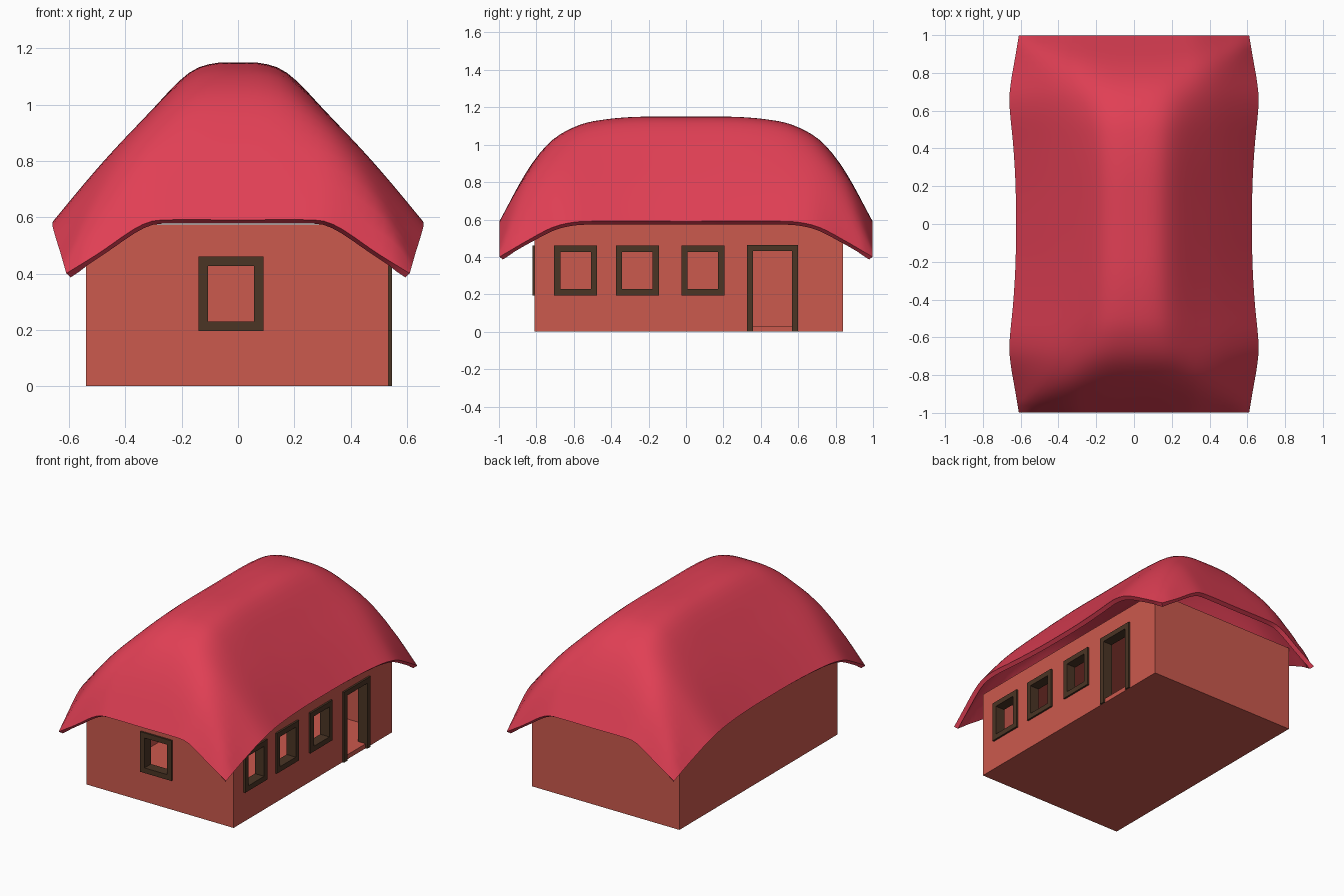
import bpy, bmesh
from mathutils import Vector

if "Cube" in bpy.data.objects:
    bpy.data.objects.remove(bpy.data.objects["Cube"])


def material(name, rgb):
    m = bpy.data.materials.new(name)
    m.diffuse_color = (*rgb, 1)
    m.use_nodes = True
    m.node_tree.nodes["Principled BSDF"].inputs["Base Color"].default_value = m.diffuse_color
    return m


WALL = material("wall_red", (0.6, 0.1, 0.075))
ROOF = material("roof_red", (0.75, 0.05, 0.09))
WOOD = material("dark_wood", (0.07, 0.035, 0.018))


def boxes(name, spans, mat=None):
    """One object made of boxes, each given as (x0, x1, y0, y1, z0, z1)."""
    bm = bmesh.new()
    for x0, x1, y0, y1, z0, z1 in spans:
        size = Vector((x1 - x0, y1 - y0, z1 - z0))
        mid = Vector((x0 + x1, y0 + y1, z0 + z1)) / 2
        for v in bmesh.ops.create_cube(bm, size=1)["verts"]:
            v.co = v.co * size + mid
    me = bpy.data.meshes.new(name)
    bm.to_mesh(me)
    bm.free()
    ob = bpy.data.objects.new(name, me)
    bpy.context.collection.objects.link(ob)
    if mat:
        me.materials.append(mat)
    return ob


def activate(ob):
    bpy.ops.object.select_all(action='DESELECT')
    ob.select_set(True)
    bpy.context.view_layer.objects.active = ob


def cut(ob, span):
    cutter = boxes("cutter", [span])
    cutter.hide_render = True
    mod = ob.modifiers.new("cut", 'BOOLEAN')
    mod.operation = 'DIFFERENCE'
    mod.solver = 'EXACT'
    mod.object = cutter
    activate(ob)
    bpy.ops.object.modifier_apply(modifier=mod.name)
    bpy.data.objects.remove(cutter)


# Hollow house body
XR, YF, T = 0.535, -0.81, 0.05
walls = boxes("walls", [(-0.54, XR, YF, 0.84, 0, 0.575)], WALL)
cut(walls, (-0.54 + T, XR - T, YF + T, 0.84 - T, 0.03, 0.55))

# Openings and their wooden frames; a = position along the wall
BAR, OUT = 0.034, 0.012


def opening(name, a0, a1, z0, z1, side, sill=True):
    def span(b0, b1, c0, c1, d0, d1):
        # d0..d1 is the depth measured outward from the wall surface
        if side == "right":
            return (XR + d0, XR + d1, b0, b1, c0, c1)
        return (b0, b1, YF - d1, YF - d0, c0, c1)

    zi = z0 + BAR if sill else 0.03
    cut(walls, span(a0 + BAR / 2, a1 - BAR / 2, zi - (BAR / 2 if sill else 0),
                    z1 - BAR / 2, -T - 0.02, 0.05))
    d = (-T - 0.005, OUT)
    bars = [span(a0, a0 + BAR, z0, z1, *d), span(a1 - BAR, a1, z0, z1, *d),
            span(a0 + BAR, a1 - BAR, z1 - BAR, z1, *d)]
    if sill:
        bars.append(span(a0 + BAR, a1 - BAR, z0, z0 + BAR, *d))
    boxes(name, bars, WOOD)


opening("front_window_frame", -0.14, 0.09, 0.195, 0.46, "front")
for i, y in enumerate((-0.705, -0.375, -0.025)):
    opening(f"side_window_frame_{i + 1}", y, y + 0.23, 0.195, 0.46, "right")
opening("door_frame", 0.325, 0.6, 0, 0.465, "right", sill=False)


def curve(points, t):
    """Smooth interpolation through (t, value) points."""
    n = len(points)

    def slope(k):
        a, b = points[max(k - 1, 0)], points[min(k + 1, n - 1)]
        return 0 if k == 0 else (b[1] - a[1]) / (b[0] - a[0])

    for k in range(n - 1):
        (t0, v0), (t1, v1) = points[k], points[k + 1]
        if t <= t1 + 1e-9:
            h = t1 - t0
            s = min(max((t - t0) / h, 0), 1)
            return ((2*s**3 - 3*s**2 + 1) * v0 + (s**3 - 2*s**2 + s) * h * slope(k)
                    + (3*s**2 - 2*s**3) * v1 + (s**3 - s**2) * h * slope(k + 1))
    return points[-1][1]


# Roof profiles: across, along, eave half width, and corner droop on each axis
ACROSS = [(0, 1), (0.13, 0.995), (0.24, 0.96), (0.32, 0.895), (0.4, 0.805),
          (0.56, 0.6), (0.72, 0.39), (0.88, 0.17), (1, 0)]
ALONG = [(0, 1), (0.3, 0.995), (0.5, 0.955), (0.6, 0.9), (0.7, 0.8),
         (0.78, 0.66), (0.87, 0.43), (1, 0)]
WIDTH = [(0, 0.625), (0.2, 0.627), (0.4, 0.638), (0.65, 0.66), (0.75, 0.652),
         (0.88, 0.63), (1, 0.61)]
DROOP_X = [(0, 0), (0.43, 0), (0.52, 0.04), (0.62, 0.2), (0.8, 0.6), (1, 1)]
DROOP_Y = [(0, 0), (0.52, 0), (0.62, 0.04), (0.72, 0.18), (0.85, 0.54), (1, 1)]


def roof_point(u, v):
    au, av = abs(u), abs(v)
    p = max(curve(ACROSS, au), 1e-3)
    q = max(curve(ALONG, av), 1e-3)
    k = 2.5
    rise = max(p ** -k + q ** -k - 1, 1) ** (-1 / k)   # rounded hip
    z = 0.59 + 0.56 * rise - 0.19 * curve(DROOP_X, au) * curve(DROOP_Y, av)
    return (u * curve(WIDTH, av), v * 0.997, z)


# Rounded thatch-like roof shell
NX, NY = 36, 56
bm = bmesh.new()
grid = [[bm.verts.new(roof_point(2 * i / NX - 1, 2 * j / NY - 1))
         for j in range(NY + 1)] for i in range(NX + 1)]
for i in range(NX):
    for j in range(NY):
        bm.faces.new((grid[i][j], grid[i + 1][j], grid[i + 1][j + 1], grid[i][j + 1]))
me = bpy.data.meshes.new("roof")
bm.to_mesh(me)
bm.free()
me.materials.append(ROOF)
roof = bpy.data.objects.new("roof", me)
bpy.context.collection.objects.link(roof)
solid = roof.modifiers.new("thickness", 'SOLIDIFY')
solid.thickness = 0.028
solid.offset = -1
activate(roof)
bpy.ops.object.modifier_apply(modifier=solid.name)
bpy.ops.object.shade_smooth_by_angle(angle=0.7)
